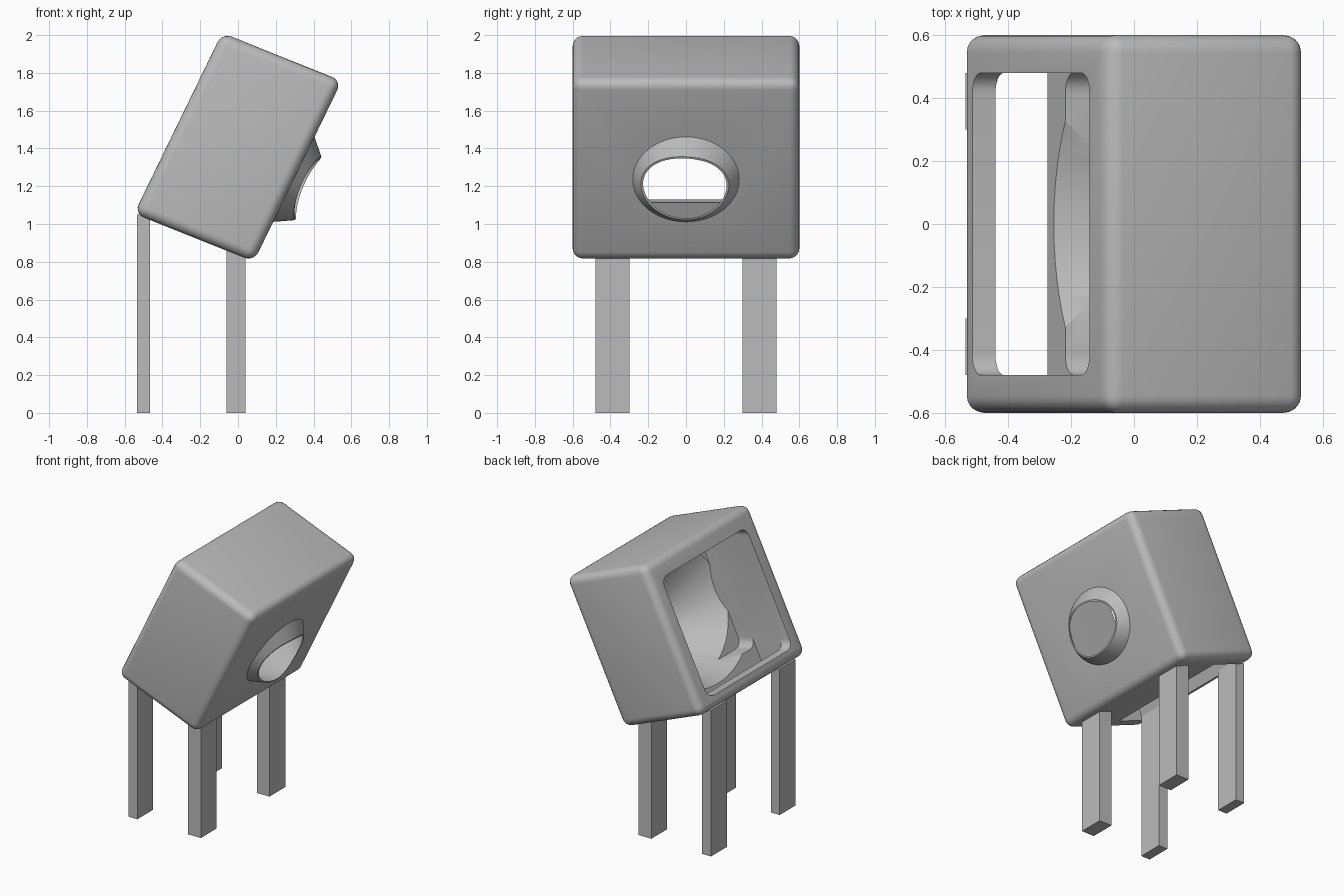
import bpy, bmesh, math
from mathutils import Vector

if "Cube" in bpy.data.objects:
    bpy.data.objects.remove(bpy.data.objects["Cube"])

grey = bpy.data.materials.new("plain grey")
grey.use_nodes = True
grey.diffuse_color = (0.5, 0.5, 0.5, 1)
grey.node_tree.nodes["Principled BSDF"].inputs["Base Color"].default_value = (0.5, 0.5, 0.5, 1)

# Leaning box frame: u runs from mouth to spout, w across, v up the slope
CORNER = Vector((-0.55, 0, 1.055))
U = Vector((0.634, 0, -0.254))
V = Vector((0.4655, 0, 0.957))
W = Vector((0, 1.2, 0))


def place(u, w, v):
    return CORNER + U * u + W * w + V * v


def make_object(name, bm):
    bmesh.ops.recalc_face_normals(bm, faces=bm.faces)
    mesh = bpy.data.meshes.new(name)
    bm.to_mesh(mesh)
    bm.free()
    mesh.materials.append(grey)
    obj = bpy.data.objects.new(name, mesh)
    bpy.context.collection.objects.link(obj)
    return obj


def loft(name, rings, closed=False):
    """Skin a list of equal rings; closed joins last to first, else caps ends."""
    bm = bmesh.new()
    rows = [[bm.verts.new(p) for p in ring] for ring in rings]
    n = len(rows[0])
    pairs = list(zip(rows, rows[1:])) + ([(rows[-1], rows[0])] if closed else [])
    for a, b in pairs:
        for i in range(n):
            j = (i + 1) % n
            bm.faces.new((a[i], a[j], b[j], b[i]))
    if not closed:
        bm.faces.new(rows[0])
        bm.faces.new(rows[-1])
    return make_object(name, bm)


def slab(name, u, w, v, bevel=0):
    """Box in the leaning frame, optionally with rounded edges."""
    bm = bmesh.new()
    bmesh.ops.create_cube(bm, size=1)
    for vert in bm.verts:
        a, b, c = (co + 0.5 for co in vert.co)
        vert.co = place(u[0] + a * (u[1] - u[0]), w[0] + b * (w[1] - w[0]), v[0] + c * (v[1] - v[0]))
    if bevel:
        bmesh.ops.bevel(bm, geom=bm.edges[:], offset=bevel, segments=5, profile=0.5, affect='EDGES')
    return make_object(name, bm)


def rounded_ring(u, half=0.4, r=0.055, steps=6):
    mid = 0.478 + 0.1 * u
    pts = []
    for k, (sw, sv) in enumerate(((1, 1), (-1, 1), (-1, -1), (1, -1))):
        for i in range(steps + 1):
            t = math.pi / 2 * (k + i / steps)
            pts.append(place(u, sw * (half - r) + r * math.cos(t), mid + sv * (half - r) + r * math.sin(t)))
    return pts


def cone_point(u, t, inset=0):
    radius = 0.235 + 0.51 * (1 - u) - inset
    return place(u, radius * math.cos(t), 0.455 + 0.18 * (1 - u) + radius * math.sin(t))


def boolean(obj, cutter, operation):
    mod = obj.modifiers.new(operation.lower(), 'BOOLEAN')
    mod.operation = operation
    mod.solver = 'EXACT'
    mod.object = cutter
    bpy.context.view_layer.update()
    graph = bpy.context.evaluated_depsgraph_get()
    mesh = bpy.data.meshes.new_from_object(obj.evaluated_get(graph))
    obj.modifiers.clear()
    obj.data = mesh
    bpy.data.objects.remove(cutter)


ANGLES = [math.tau * i / 64 for i in range(64)]
WALL = 0.01

# Housing with rounded mouth, bottom slot and funnel cut out
housing = slab("housing", (0, 1), (-0.5, 0.5), (0, 1), bevel=0.055)
mouth = loft("mouth_cutter", [rounded_ring(-0.1), rounded_ring(0.6)])
slot = slab("slot_cutter", (0.108, 0.434), (-0.4, 0.4), (-0.1, 0.3))
funnel = loft("funnel_cutter", [[cone_point(u, t, WALL) for t in ANGLES] for u in (0.42, 1.2)])
boolean(funnel, slab("funnel_limit", (0.3, 1.3), (-0.4, 0.4), (0.025, 0.9)), 'INTERSECT')
for cutter in (mouth, slot, funnel):
    boolean(housing, cutter, 'DIFFERENCE')


# Spout: thin conical collar with a wavy rim
def rim(t):
    return 1.105 - 0.025 * math.cos(2 * t) - 0.015 * math.sin(t) + 0.01 * math.cos(t)


spout = loft("spout", [
    [cone_point(0.97, t, WALL) for t in ANGLES],
    [cone_point(0.97, t) for t in ANGLES],
    [cone_point(rim(t), t) for t in ANGLES],
    [cone_point(rim(t), t, WALL) for t in ANGLES]], closed=True)

# Legs
for row, x0, x1, top in (("mouth", -0.535, -0.465, 1.05), ("spout", -0.06, 0.04, 0.9)):
    for side, y in (("front", -0.39), ("back", 0.39)):
        bm = bmesh.new()
        bmesh.ops.create_cube(bm, size=1)
        bmesh.ops.scale(bm, vec=(x1 - x0, 0.18, top), verts=bm.verts)
        bmesh.ops.translate(bm, vec=((x0 + x1) / 2, y, top / 2), verts=bm.verts)
        make_object(f"{side}_leg_{row}_side", bm)

# Smooth the curved parts, keeping sharp edges
bpy.ops.object.select_all(action='DESELECT')
for obj in (housing, spout):
    obj.select_set(True)
bpy.context.view_layer.objects.active = housing
bpy.ops.object.shade_smooth_by_angle(angle=math.radians(30))
